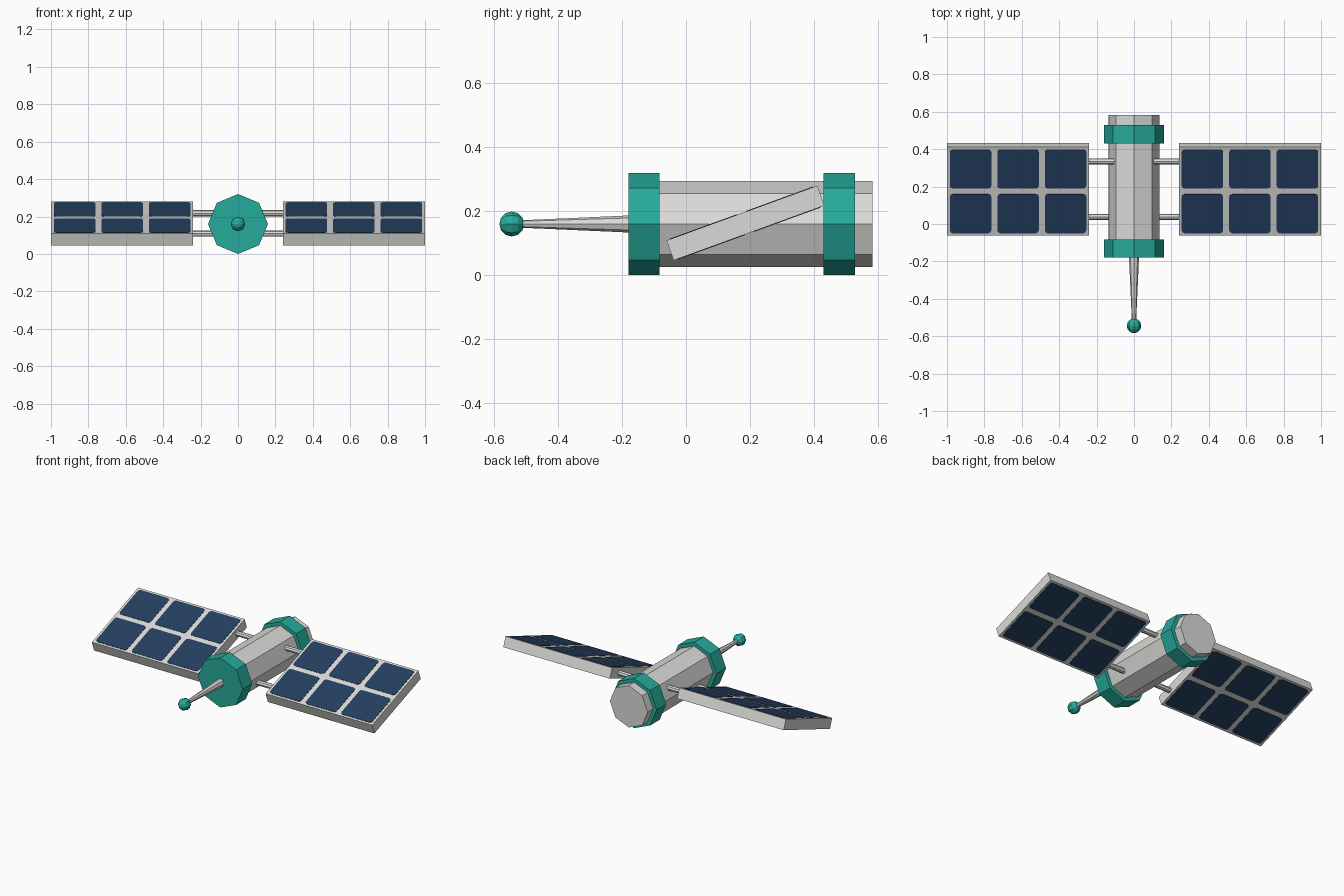
import bpy, bmesh, math
from mathutils import Matrix, Vector

if "Cube" in bpy.data.objects:
    bpy.data.objects.remove(bpy.data.objects["Cube"])

AXIS_Z = 0.16                      # height of the body axis
TILT = Matrix.Rotation(math.radians(20), 4, 'X')
PANEL_C = Vector((0, 0.186, 0.163))
PANEL_T = 0.066                    # panel thickness


def material(name, rgb):
    m = bpy.data.materials.new(name)
    m.diffuse_color = (*rgb, 1)
    m.use_nodes = True
    m.node_tree.nodes["Principled BSDF"].inputs["Base Color"].default_value = m.diffuse_color
    return m


grey = material("light_grey", (0.70, 0.71, 0.68))
teal = material("teal", (0.019, 0.40, 0.325))
navy = material("navy_blue", (0.018, 0.050, 0.118))


def finish(name, bm, mat):
    bmesh.ops.recalc_face_normals(bm, faces=bm.faces[:])
    me = bpy.data.meshes.new(name)
    bm.to_mesh(me)
    bm.free()
    me.materials.append(mat)
    ob = bpy.data.objects.new(name, me)
    bpy.context.collection.objects.link(ob)
    return ob


def tube_y(name, y_back, y_front, r_back, r_front, mat, sides=8):
    """Closed cylinder or cone along y, on the body axis."""
    bm = bmesh.new()
    move = Matrix.Translation((0, (y_back + y_front) / 2, AXIS_Z))
    bmesh.ops.create_cone(bm, cap_ends=True, segments=sides, radius1=r_back, radius2=r_front,
                          depth=y_back - y_front,
                          matrix=move @ Matrix.Rotation(math.radians(90), 4, 'X'))
    return finish(name, bm, mat)


# Body, collars and antenna
tube_y("body", 0.583, -0.13, 0.135, 0.135, grey)
tube_y("front_collar", -0.083, -0.18, 0.16, 0.16, teal)
tube_y("rear_collar", 0.528, 0.43, 0.16, 0.16, teal)
tube_y("antenna_rod", -0.17, -0.53, 0.027, 0.011, grey)

bm = bmesh.new()
bmesh.ops.create_uvsphere(bm, u_segments=8, v_segments=6, radius=0.039,
                          matrix=Matrix.Translation((0, -0.545, AXIS_Z))
                          @ Matrix.Rotation(math.radians(90), 4, 'X'))
finish("antenna_ball", bm, teal)

# Struts running through the body into both panels
for name, v in (("front_strut", -0.158), ("rear_strut", 0.158)):
    bm = bmesh.new()
    pos = PANEL_C + TILT @ Vector((0, v, 0))
    bmesh.ops.create_cone(bm, cap_ends=True, segments=8, radius1=0.017, radius2=0.017, depth=0.54,
                          matrix=Matrix.Translation(pos) @ Matrix.Rotation(math.radians(90), 4, 'Y'))
    finish(name, bm, grey)


def add_cell(bm, cx, cy, z0, z1, half=0.111, r=0.016):
    """Thin square plate with rounded corners."""
    outline = []
    for i, (sx, sy) in enumerate(((1, 1), (-1, 1), (-1, -1), (1, -1))):
        for k in range(3):
            a = math.radians(90 * i + 45 * k)
            outline.append((cx + sx * (half - r) + r * math.cos(a),
                            cy + sy * (half - r) + r * math.sin(a)))
    low = [bm.verts.new((x, y, z0)) for x, y in outline]
    top = [bm.verts.new((x, y, z1)) for x, y in outline]
    bm.faces.new(low[::-1])
    bm.faces.new(top)
    n = len(outline)
    for i in range(n):
        j = (i + 1) % n
        bm.faces.new((low[i], low[j], top[j], top[i]))


# Solar panels with cells on both faces
for side, s in (("left", -1), ("right", 1)):
    place = Matrix.Translation(PANEL_C + Vector((s * 0.62, 0, 0))) @ TILT
    bm = bmesh.new()
    bmesh.ops.create_cube(bm, size=1, matrix=place @ Matrix.Diagonal((0.76, 0.502, PANEL_T, 1)))
    finish(side + "_panel_frame", bm, grey)

    bm = bmesh.new()
    h = PANEL_T / 2
    for cx in (-0.254, 0, 0.254):
        for cy in (-0.127, 0.127):
            add_cell(bm, cx, cy, h - 0.004, h + 0.002)
            add_cell(bm, cx, cy, -h - 0.002, -h + 0.004)
    bm.transform(place)
    finish(side + "_solar_cells", bm, navy)
